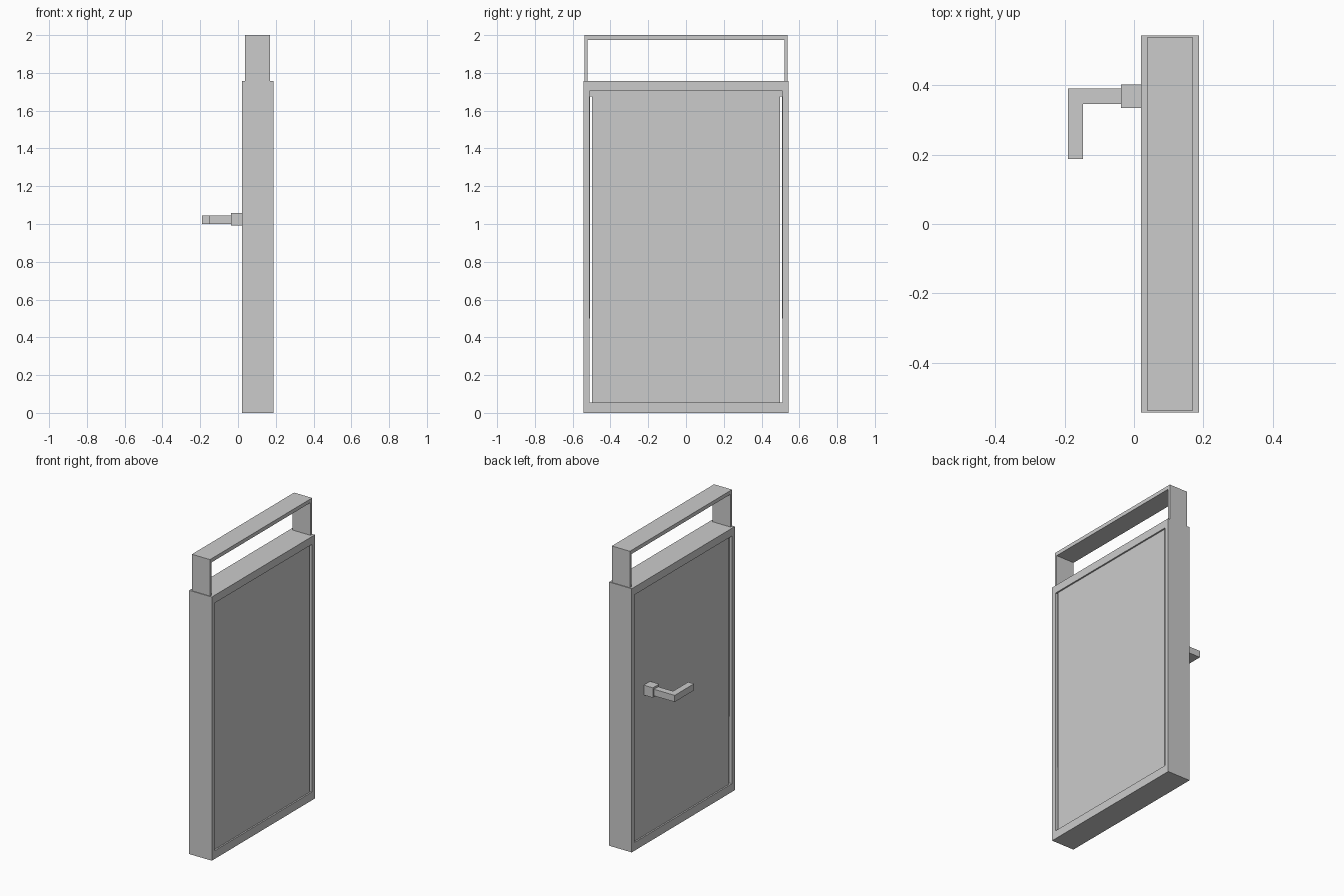
import bpy, bmesh

if "Cube" in bpy.data.objects:
    bpy.data.objects.remove(bpy.data.objects["Cube"])


def add_boxes(name, boxes):
    """One object made of axis-aligned boxes (x0, x1, y0, y1, z0, z1)."""
    bm = bmesh.new()
    for x0, x1, y0, y1, z0, z1 in boxes:
        verts = bmesh.ops.create_cube(bm, size=1)["verts"]
        bmesh.ops.scale(bm, vec=(x1 - x0, y1 - y0, z1 - z0), verts=verts)
        bmesh.ops.translate(bm, vec=((x0 + x1) / 2, (y0 + y1) / 2, (z0 + z1) / 2), verts=verts)
    return finish(name, bm)


def add_profile(name, points, axis, depth):
    """Extrude a closed outline of 3D points by depth along an axis."""
    bm = bmesh.new()
    face = bm.faces.new([bm.verts.new(p) for p in points])
    moved = bmesh.ops.extrude_face_region(bm, geom=[face])["geom"]
    vec = [depth if i == axis else 0 for i in range(3)]
    bmesh.ops.translate(bm, vec=vec, verts=[v for v in moved if isinstance(v, bmesh.types.BMVert)])
    return finish(name, bm)


def finish(name, bm):
    bmesh.ops.recalc_face_normals(bm, faces=bm.faces)
    mesh = bpy.data.meshes.new(name)
    bm.to_mesh(mesh)
    bm.free()
    obj = bpy.data.objects.new(name, mesh)
    bpy.context.collection.objects.link(obj)
    return obj


def add_ring(name, x0, x1, outer, inner):
    """Rectangular frame in the yz plane; outer and inner are (half width, z0, z1)."""
    bm = bmesh.new()
    loops = []
    for x in (x0, x1):
        for w, z0, z1 in (outer, inner):
            loops.append([bm.verts.new((x, y, z)) for y, z in
                          ((-w, z0), (w, z0), (w, z1), (-w, z1))])
    back_out, back_in, front_out, front_in = loops
    for a, b in ((back_out, back_in), (front_out, front_in),
                 (back_out, front_out), (back_in, front_in)):
        for i in range(4):
            j = (i + 1) % 4
            bm.faces.new((a[i], a[j], b[j], b[i]))
    return finish(name, bm)


# Main door frame
add_ring("door_frame", 0.02, 0.187, (0.543, 0, 1.757), (0.512, 0.055, 1.705))

# Door leaf, slightly recessed, with a narrow gap at each side
add_boxes("door_leaf", [(0.03, 0.177, -0.498, 0.498, 0.055, 1.705)])

# Thin stops inside the side gaps
stops = []
for s in (-1, 1):
    for inner, z0, z1 in ((0.507, 0.5, 1.675), (0.498, 1.675, 1.705)):
        y0, y1 = sorted((s * inner, s * 0.514))
        stops.append((0.037, 0.17, y0, y1, z0, z1))
add_boxes("door_stops", stops)

# Open transom above the door
w, v = 0.538, 0.521
add_profile("transom_frame",
            [(0.037, y, z) for y, z in ((-w, 1.757), (-w, 2), (w, 2), (w, 1.757),
                                        (v, 1.757), (v, 1.975), (-v, 1.975), (-v, 1.757))],
            0, 0.133)

# Handle: mounting block and L-shaped lever
add_boxes("handle_base", [(-0.037, 0.03, 0.335, 0.402, 0.992, 1.058)])
add_profile("handle_lever",
            [(x, y, 1.0) for x, y in ((-0.037, 0.39), (-0.19, 0.39), (-0.19, 0.187),
                                      (-0.147, 0.187), (-0.147, 0.346), (-0.037, 0.346))],
            2, 0.044)
